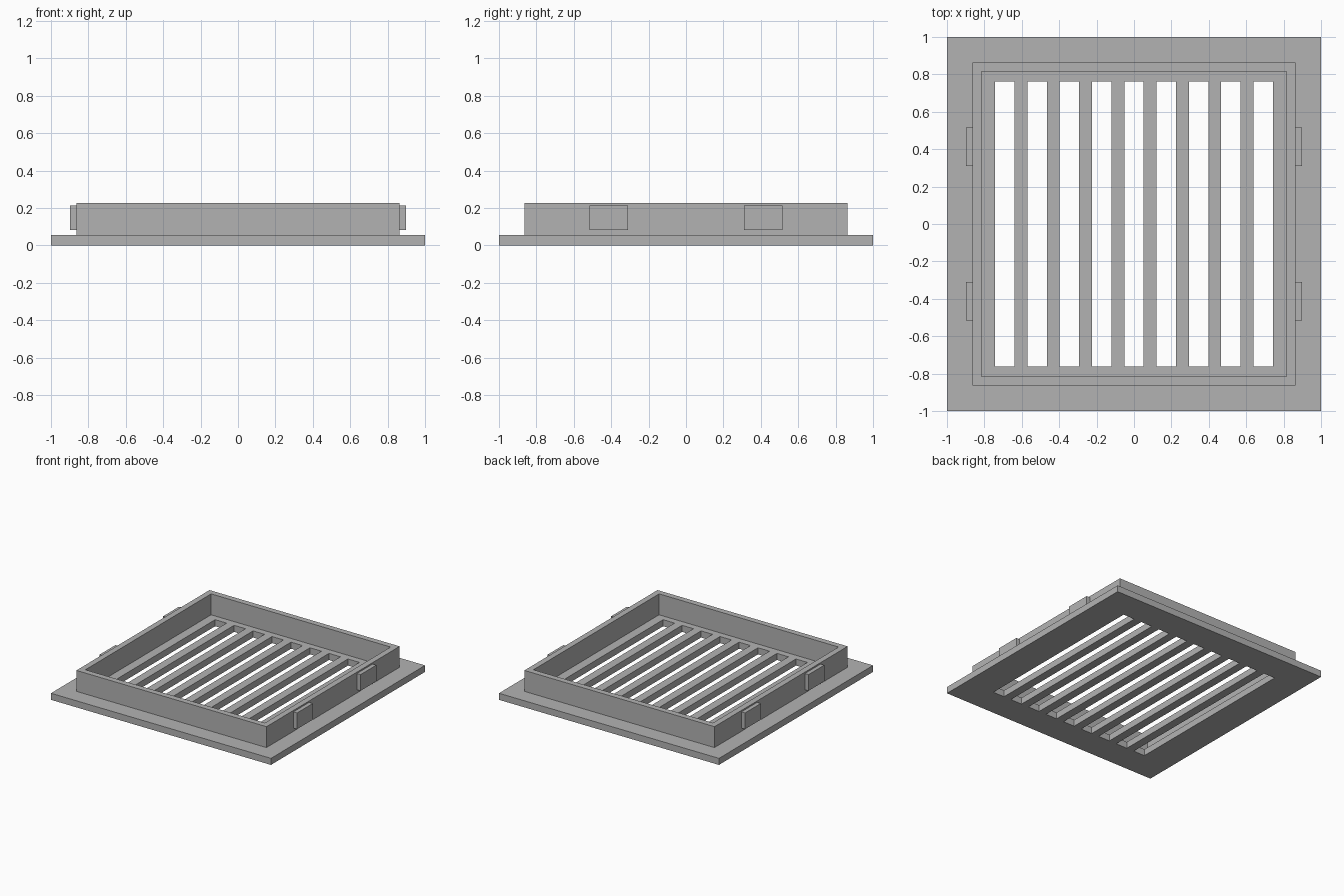
import bpy
import bmesh

cube = bpy.data.objects.get("Cube")
if cube:
    bpy.data.objects.remove(cube, do_unlink=True)

grey = bpy.data.materials.new("plain grey")
grey.use_nodes = True
colour = (0.45, 0.45, 0.45, 1)
grey.diffuse_color = colour
grey.node_tree.nodes["Principled BSDF"].inputs["Base Color"].default_value = colour


def slab(name, xs, ys, z0, z1, is_hole=lambda i, j: False):
    """Extrude a grid of cells between z0 and z1, leaving the hole cells open."""
    bm = bmesh.new()
    grid = [[bm.verts.new((x, y, z0)) for y in ys] for x in xs]
    for i in range(len(xs) - 1):
        for j in range(len(ys) - 1):
            if not is_hole(i, j):
                bm.faces.new((grid[i][j], grid[i + 1][j],
                              grid[i + 1][j + 1], grid[i][j + 1]))
    out = bmesh.ops.extrude_face_region(bm, geom=bm.faces[:], use_keep_orig=True)
    for v in out["geom"]:
        if isinstance(v, bmesh.types.BMVert):
            v.co.z = z1
    bmesh.ops.recalc_face_normals(bm, faces=bm.faces[:])
    mesh = bpy.data.meshes.new(name)
    bm.to_mesh(mesh)
    bm.free()
    mesh.materials.append(grey)
    obj = bpy.data.objects.new(name, mesh)
    bpy.context.collection.objects.link(obj)
    return obj


# Square base plate pierced by a row of long slots
slots, pitch, half_slot, slot_end = 9, 0.1725, 0.052, 0.763
xs = [-1]
for k in range(slots):
    centre = (k - (slots - 1) / 2) * pitch
    xs += [centre - half_slot, centre + half_slot]
xs.append(1)
slab("slotted_plate", xs, [-1, -slot_end, slot_end, 1], 0, 0.054,
     lambda i, j: i % 2 == 1 and j == 1)

# Upright square collar
outer, inner = 0.864, 0.816
ring = [-outer, -inner, inner, outer]
slab("collar", ring, ring, 0.054, 0.226, lambda i, j: i == 1 and j == 1)

# Clip tabs on the left and right of the collar
for side, sx in (("left", 1), ("right", -1)):
    for end, sy in (("front", -1), ("back", 1)):
        slab(f"{side}_{end}_tab", sorted((sx * outer, sx * 0.897)),
             sorted((sy * 0.31, sy * 0.515)), 0.081, 0.214)
